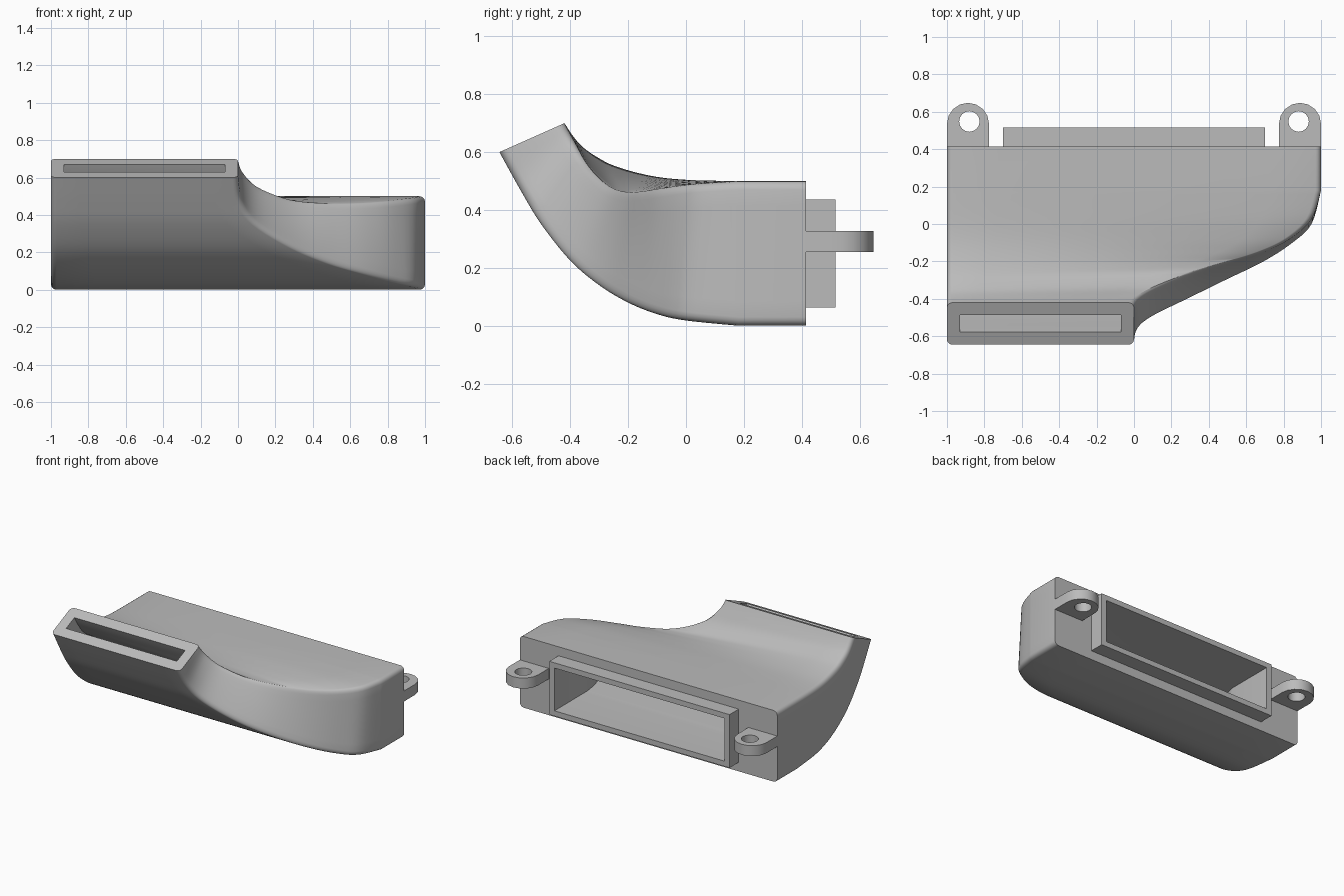
import bpy, bmesh, math
from mathutils import Vector

if "Cube" in bpy.data.objects:
    bpy.data.objects.remove(bpy.data.objects["Cube"], do_unlink=True)

grey = bpy.data.materials.new("plain grey")
grey.use_nodes = True
colour = (0.5, 0.5, 0.5, 1)
grey.diffuse_color = colour
grey.node_tree.nodes["Principled BSDF"].inputs["Base Color"].default_value = colour


def ring_solid(name, rings, angle):
    """Closed solid swept through rings of equal length, last joined to first."""
    bm = bmesh.new()
    loops = [[bm.verts.new(p) for p in ring] for ring in rings]
    count = len(rings[0])
    for i, a in enumerate(loops):
        b = loops[(i + 1) % len(loops)]
        for j in range(count):
            k = (j + 1) % count
            bm.faces.new((a[j], a[k], b[k], b[j]))
    bmesh.ops.remove_doubles(bm, verts=bm.verts, dist=1e-5)
    bmesh.ops.recalc_face_normals(bm, faces=bm.faces)
    mesh = bpy.data.meshes.new(name)
    bm.to_mesh(mesh)
    bm.free()
    mesh.materials.append(grey)
    obj = bpy.data.objects.new(name, mesh)
    bpy.context.collection.objects.link(obj)
    bpy.ops.object.select_all(action="DESELECT")
    obj.select_set(True)
    bpy.context.view_layer.objects.active = obj
    bpy.ops.object.shade_smooth_by_angle(angle=math.radians(angle))
    return obj


# Duct stations: bottom (y, z, right x), top right (y, z, x), top left (y, z)
stations = [
    (.18, 0, 1, .18, .5, 1, .18, .5),
    (0, .018, .95, .03, .49, .95, .03, .503),
    (-.1, .04, .85, -.08, .475, .83, -.08, .512),
    (-.2, .08, .7, -.15, .463, .68, -.17, .53),
    (-.3, .14, .5, -.205, .46, .5, -.25, .555),
    (-.4, .225, .3, -.265, .48, .3, -.3, .58),
    (-.5, .35, .1, -.335, .55, .12, -.355, .617),
    (-.57, .465, .02, -.385, .635, .03, -.39, .655),
    (-.645, .6, 0, -.42, .7, 0, -.42, .7),
]


def back(y):
    return (y, 0, 1, y, .5, 1, y, .5)


def spline(points, steps):
    """Smooth curve through all stations."""
    pts = [points[0]] + points + [points[-1]]
    out = []
    for i in range(1, len(pts) - 2):
        for s in range(steps):
            t = s / steps
            out.append(tuple(
                b + t * (c - a) / 2 + t * t * (a - 2.5 * b + 2 * c - d / 2)
                + t ** 3 * (3 * b - 3 * c + d - a) / 2
                for a, b, c, d in zip(*pts[i - 1:i + 3])))
    return out + [points[-1]]


def section(row, mx=0, mz=0, r=0):
    """Rounded rectangle across a station, inset by mx and mz."""
    by, bz, bx, ty, tz, tx, ly, lz = row
    bl, br = Vector((-1, by, bz)), Vector((bx, by, bz))
    tl, tr = Vector((-1, ly, lz)), Vector((tx, ty, tz))
    w, h = (bx + tx) / 2 + 1, (tr - br).length
    x0, x1, z0, z1 = mx + r, w - mx - r, mz + r, h - mz - r
    flat = []
    for n, (cx, cz) in enumerate(((x0, z0), (x1, z0), (x1, z1), (x0, z1))):
        for k in range(5):
            a = math.pi * (1 + n / 2 + k / 8)
            flat.append((cx + r * math.cos(a), cz + r * math.sin(a)))
    points = []
    for i, (px, pz) in enumerate(flat):
        qx, qz = flat[(i + 1) % len(flat)]
        # straight sides get extra points so the twisted walls stay smooth
        for s in range(8 if i % 5 == 4 else 1):
            u, v = (px + (qx - px) * s / 8) / w, (pz + (qz - pz) * s / 8) / h
            points.append(bl.lerp(br, u).lerp(tl.lerp(tr, u), v))
    return points


# Duct body: outside wall, nozzle lip, inside wall, then rear collar
rear, collar_end = .415, .517
path = spline(stations, 5)
outer = [section(p, r=.03) for p in [back(rear)] + path]
inner = []
for i, p in enumerate(path):
    f = min(1, i / 15)
    f = f * f * (3 - 2 * f)
    inner.append(section(p, .34 + (.07 - .34) * f, .1 + (.073 - .1) * f))
collar = [section(back(collar_end), .34, .1),
          section(back(collar_end), .3, .063),
          section(back(rear), .3, .063)]
ring_solid("duct_body", outer + inner[::-1] + collar, 30)


# Mounting lugs: rounded tabs with a screw hole
def lug(name, side):
    cx, cy, radius, reach, hole = side * .8875, .535, .1125, .13, .055
    rim, bore = [], []
    for i in range(16):
        a = math.tau * i / 16
        c, s = math.cos(a), math.sin(a)
        if s > -1e-6:
            rim.append((cx + radius * c, cy + radius * s))
        else:
            m = max(abs(c), abs(s))
            rim.append((cx + radius * c / m, cy + reach * s / m))
        bore.append((side * .88 + hole * c, .548 + hole * s))
    low, high = .254, .328
    ring_solid(name, [[(x, y, z) for x, y in loop] for loop, z in
                      ((rim, low), (rim, high), (bore, high), (bore, low))], 30)


lug("left_lug", 1)
lug("right_lug", -1)
